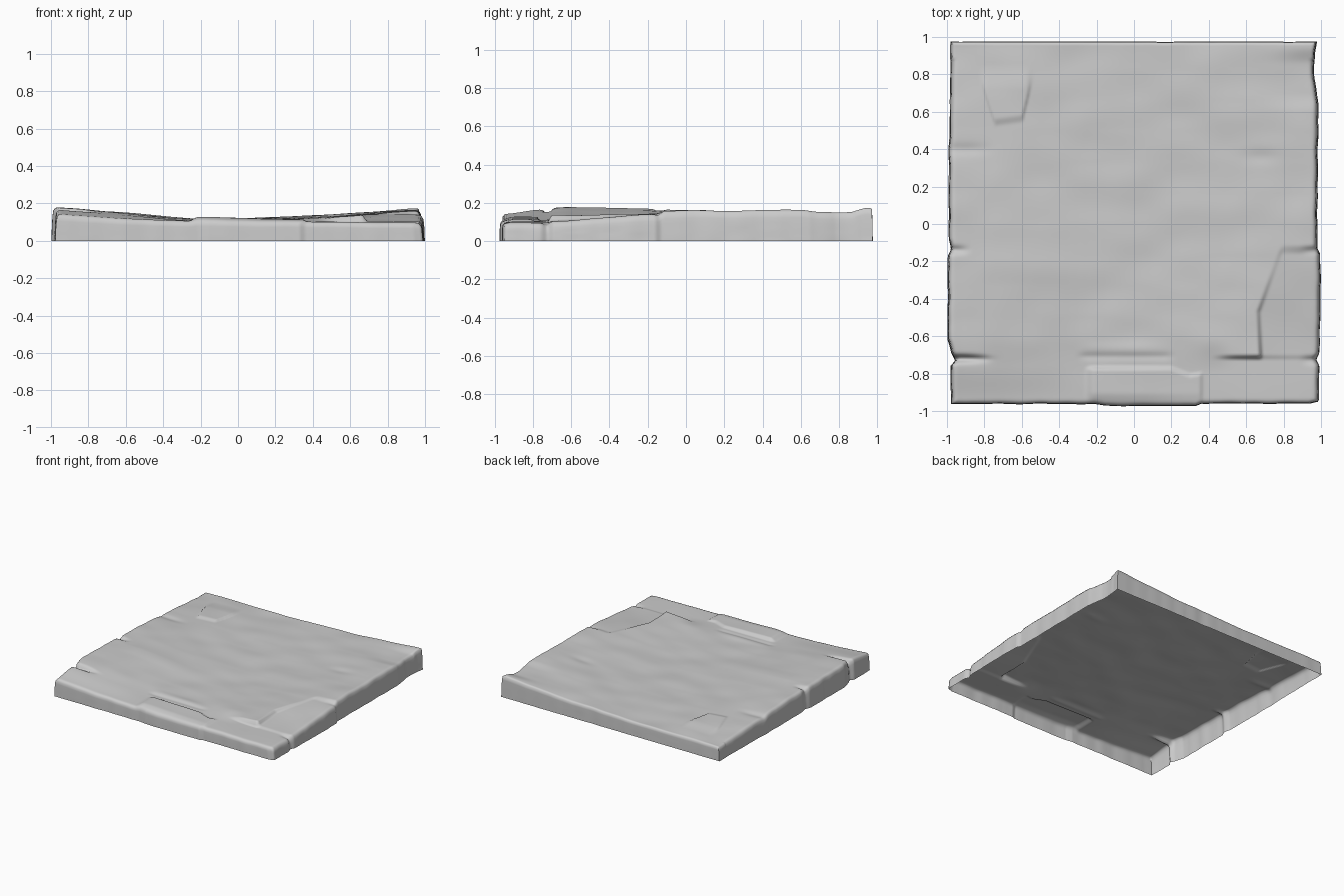
import bpy, bmesh, math
from mathutils import Vector, noise

if "Cube" in bpy.data.objects:
    bpy.data.objects.remove(bpy.data.objects["Cube"])

N = 200          # cells per side
R = 0.028        # rounding of the top rim
WALL_ROWS = 6


def ss(a, b, x):
    t = max(0.0, min(1.0, (x - a) / (b - a)))
    return t * t * (3 - 2 * t)


def bump(x, c, w):
    return math.exp(-((x - c) / w) ** 2)


def lerp(pts, x):
    # piecewise linear profile
    if x <= pts[0][0]:
        return pts[0][1]
    for (x0, y0), (x1, y1) in zip(pts, pts[1:]):
        if x <= x1:
            return y0 + (y1 - y0) * (x - x0) / (x1 - x0)
    return pts[-1][1]


def n(x, y, s, seed=0.0):
    return noise.noise(Vector((x * s, y * s, seed)))


# outline offsets of the four sides
LEFT = [(-.97, -.973), (-.76, -.977), (-.73, -.95), (-.69, -.970), (-.62, -.992), (-.25, -.992),
        (-.17, -.988), (-.135, -.974), (-.08, -.986), (.3, -.986), (.97, -.975)]
RIGHT = [(-.97, .972), (-.94, .984), (-.76, .987), (-.725, .972), (-.69, .987), (-.3, .993), (-.16, .991),
         (-.13, .976), (.2, .977), (.5, .98), (.65, .98), (.78, .96), (.92, .963), (.97, .973)]
FRONT = [(-1, -.962), (-.22, -.962), (-.16, -.973), (.34, -.973), (.37, -.96), (.96, -.96), (1, -.95)]


def place(u, v):
    y0 = lerp(FRONT, u)
    y = y0 + (0.975 - y0) * (v + 1) / 2
    xl, xr = lerp(LEFT, y), lerp(RIGHT, y)
    x = xl + (xr - xl) * (u + 1) / 2
    edge = max(abs(u), abs(v)) ** 30
    return x + edge * .006 * n(y, u, 9, 3), y + edge * .004 * n(x, v, 9, 7)


# cross-sections: dished at the front, rising only to the right at the back
DISH = [(-1, .180), (-.6, .146), (-.25, .113), (.2, .110), (.45, .122), (.75, .146), (1, .164)]
BACK = [(-1, .111), (-.5, .111), (0, .119), (.5, .139), (1, .168)]
# height of the front plank
PLANK = [(-1, .17), (-.25, .107), (.35, .104), (.4, .102), (1, .094)]


def height(x, y):
    offs = (-.1, -.05, 0, .05, .1)
    f = sum(lerp(DISH, x + d) for d in offs) / 5
    b = sum(lerp(BACK, x + d) for d in offs) / 5
    t = max(0, min(1, (y + .2) / 1.15))
    z = f + (b - f) * t
    z += .006 * n(x, y, 2.2, 1) + .006 * n(x, y * 1.5, 4, 2)
    z += .010 * ss(.84, .97, y) * ss(.6, .95, x)
    z -= .012 * ss(.6, .7, y) * ss(.95, .86, y) * ss(.6, .95, x)
    # broken corner at the front right
    edge = lerp([(-.72, .672), (-.47, .66), (-.13, .785)], y)
    chip = ss(edge - .006, edge + .024, x) * ss(-.11, -.165, y)
    low = .104 + .036 * ss(-.72, -.15, y) + .004 * n(x, y, 5, 9)
    z += (min(z, low) - z) * chip
    # lowered front plank: crisp step only near both ends
    crisp = max(ss(-.7, -.85, x), ss(.4, .55, x))
    plank = ss(-.7, -.73, y) * crisp + ss(-.6, -.8, y) * (1 - crisp)
    pz = lerp(PLANK, x) - .022 * ss(-.76, -.97, y) * ss(-.1, -.8, x) + .004 * n(x, y, 4, 5)
    z += (pz - z) * plank
    # raised lip in the middle of the plank
    lip = lerp([(-.25, .020), (.05, .018), (.35, .010)], x)
    back = lerp([(.2, -.76), (.3, -.8), (.36, -.79)], x)
    z += lip * ss(back, back - .025, y) * ss(-.27, -.21, x) * ss(.375, .35, x) * ss(-.99, -.90, y)
    z += .005 * bump(y, -.67, .035) * ss(-.33, -.2, x) * ss(.26, .0, x)
    # cracks between the planks
    z -= .034 * bump(y, -.722, .018) * ss(-.74, -.95, x)
    z -= .012 * bump(y, -.73, .02) * ss(.88, .97, x)
    z -= .005 * bump(y, -.71, .018) * ss(-.32, -.25, x) * ss(.24, .15, x)
    z -= .018 * bump(y, -.14, .02) * ss(-.86, -.97, x)
    z -= .010 * bump(y, -.14, .018) * ss(.88, .97, x)
    # slightly raised flake at the back left
    lo = lerp([(-.83, .78), (-.75, .54), (-.6, .56), (-.55, .76)], x)
    z += .011 * ss(lo - .02, lo + .03, y) * ss(.86, .72, y) * ss(-.84, -.79, x) * ss(-.54, -.58, x)
    # small dents near both sides
    z -= .008 * bump(y, .4, .03) * ss(-.72, -.9, x)
    z -= .007 * bump(x, .68, .1) * bump(y, .36, .04)
    return z


bm = bmesh.new()
grid = []
for j in range(N + 1):
    row = []
    for i in range(N + 1):
        u, v = 2 * i / N - 1, 2 * j / N - 1
        x, y = place(u, v)
        z = height(x, y)
        # rounded rim, crisper at the back
        r = R if v < .9 else .012
        d = min(1 - abs(u), 1 - abs(v))
        if d < r:
            z -= .6 * (r - math.sqrt(r * r - (r - d) ** 2))
        row.append(bm.verts.new((x * .995, y * .997, z)))
    grid.append(row)
for j in range(N):
    for i in range(N):
        bm.faces.new((grid[j][i], grid[j][i + 1], grid[j + 1][i + 1], grid[j + 1][i]))

# side walls, flaring slightly to the open underside
ring = ([grid[0][i] for i in range(N)] + [grid[j][N] for j in range(N)]
        + [grid[N][i] for i in range(N, 0, -1)] + [grid[j][0] for j in range(N, 0, -1)])
top = [v.co.copy() for v in ring]
for k in range(1, WALL_ROWS + 1):
    t = k / WALL_ROWS
    new = []
    for c in top:
        f = 1 + .010 * math.sqrt(t) + .003 * n(c.x + c.y, t, 6, 11) * t
        new.append(bm.verts.new((c.x * f, c.y * (1 + (f - 1) * .3), c.z * (1 - t))))
    m = len(ring)
    for a in range(m):
        b = (a + 1) % m
        bm.faces.new((ring[b], ring[a], new[a], new[b]))
    ring = new

me = bpy.data.meshes.new("stone_slab")
bm.to_mesh(me)
bm.free()
slab = bpy.data.objects.new("stone_slab", me)
bpy.context.collection.objects.link(slab)
bpy.context.view_layer.objects.active = slab
slab.select_set(True)
bpy.ops.object.shade_smooth_by_angle(angle=math.radians(75))
